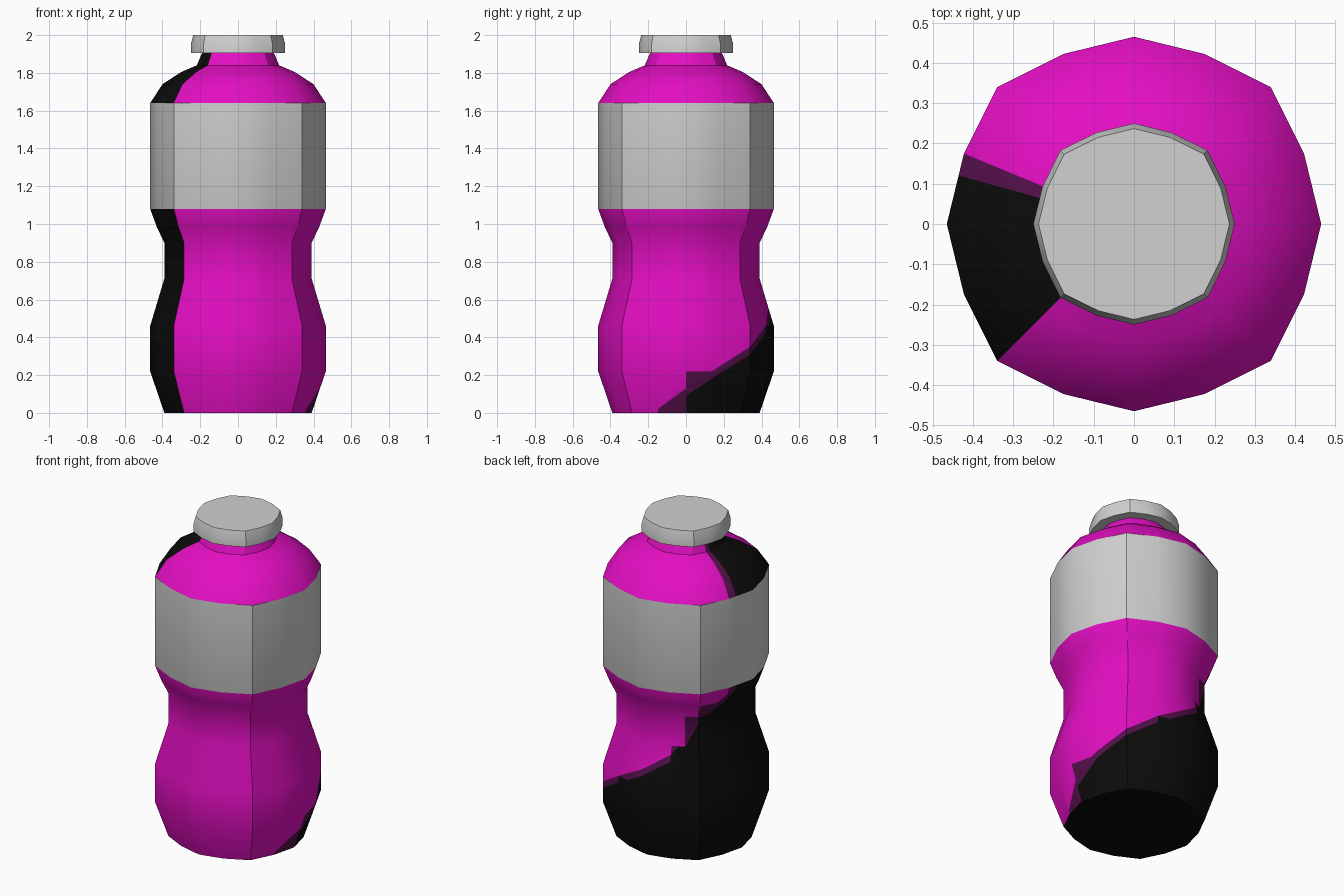
import bpy, bmesh, math
from mathutils import Vector

if "Cube" in bpy.data.objects:
    bpy.data.objects.remove(bpy.data.objects["Cube"])


def material(name, rgb):
    m = bpy.data.materials.new(name)
    m.diffuse_color = (*rgb, 1)
    m.use_nodes = True
    m.node_tree.nodes["Principled BSDF"].inputs["Base Color"].default_value = m.diffuse_color
    return m


MAGENTA, BLACK, PURPLE, GREY = range(4)
mats = [material("magenta", (0.77, 0.0045, 0.54)),
        material("black", (0.0035, 0.0035, 0.0035)),
        material("dark purple", (0.09, 0.005, 0.07)),
        material("light grey", (0.64, 0.64, 0.64))]

STEP = 22.5
SIDE = [1.0, 0.983, 1.034, 0.983]      # rounded-square cross-section


def section(az):
    """Unit cross-section point at an angle, straight between 16 corners."""
    k = math.floor(az / STEP + 1e-6)
    t = az / STEP - k

    def corner(i):
        a = math.radians(i * STEP)
        return Vector((math.cos(a), math.sin(a), 0)) * SIDE[i % 4]
    return corner(k).lerp(corner(k + 1), t)


def interp(pts, x):
    if x <= pts[0][0]:
        return pts[0][1]
    for (x0, y0), (x1, y1) in zip(pts, pts[1:]):
        if x <= x1:
            return y0 + (y1 - y0) * (x - x0) / (x1 - x0)
    return pts[-1][1]


def build(name, profile, columns, cuts, rule, end_z, end_mat):
    """Make an unrolled sheet (angle, height), cut the pattern, then roll it up."""
    bm = bmesh.new()
    grid = [[bm.verts.new((a, z, 0)) for a in columns] for z, _ in profile]
    for r0, r1 in zip(grid, grid[1:]):
        for i in range(len(columns) - 1):
            bm.faces.new((r0[i], r0[i + 1], r1[i + 1], r1[i]))
    for (a0, z0), (a1, z1) in cuts:
        faces = [f for f in bm.faces if a0 < f.calc_center_median().x < a1]
        geom = set(faces)
        for f in faces:
            geom.update(f.edges)
            geom.update(f.verts)
        bmesh.ops.bisect_plane(bm, geom=list(geom), dist=1e-4, plane_co=(a0, z0, 0),
                               plane_no=Vector((z0 - z1, a1 - a0, 0)).normalized())
    for f in bm.faces:
        c = f.calc_center_bounds()
        f.material_index = rule(c.x, c.y)
    for v in bm.verts:
        az, z = v.co.x, v.co.y
        v.co = section(az) * interp(profile, z)
        v.co.z = z
    bmesh.ops.remove_doubles(bm, verts=bm.verts[:], dist=1e-4)
    # close one end with a flat face
    rim = [e for e in bm.edges if e.is_boundary
           and all(abs(v.co.z - end_z) < 1e-4 for v in e.verts)]
    for f in bmesh.ops.edgeloop_fill(bm, edges=rim)["faces"]:
        f.material_index = end_mat
    bmesh.ops.recalc_face_normals(bm, faces=bm.faces[:])
    me = bpy.data.meshes.new(name)
    bm.to_mesh(me)
    bm.free()
    for m in mats:
        me.materials.append(m)
    ob = bpy.data.objects.new(name, me)
    bpy.context.collection.objects.link(ob)
    bpy.ops.object.select_all(action='DESELECT')
    ob.select_set(True)
    bpy.context.view_layer.objects.active = ob
    bpy.ops.object.shade_smooth_by_angle(angle=math.radians(32))
    return ob


ring = [-STEP + STEP * i for i in range(17)]

# Bottle body: black sweep climbing round the back, purple trim, grey label band
body = [(0, 0.39), (0.22, 0.465), (0.46, 0.465), (0.71, 0.39), (0.90, 0.39),
        (0.985, 0.43), (1.08, 0.465), (1.64, 0.465), (1.74, 0.40),
        (1.805, 0.30), (1.84, 0.218), (1.905, 0.19)]
sweep = [(-22.5, -0.02), (0, 0.09), (22.5, 0.205), (45, 0.31), (67.5, 0.42),
         (90, 0.515), (112.5, 0.62), (124, 0.71), (135, 0.86), (157.5, 0.99),
         (164.5, 1.05)]
TRIM = 0.04
cuts = list(zip(sweep, sweep[1:]))
cuts += [((a, z + TRIM), (b, w + TRIM)) for (a, z), (b, w) in cuts[:-1]]


def body_colour(az, z):
    if 1.08 < z < 1.64:
        return GREY
    if az > 225:
        return MAGENTA
    if az > 164.5 or z < interp(sweep, az):
        return BLACK
    if az > 157.5 or z < interp(sweep, az) + TRIM:
        return PURPLE
    return MAGENTA


build("bottle_body", body, sorted(ring + [124, 164.5]), cuts, body_colour, 0, BLACK)

# Screw cap
cap = [(1.904, 0.188), (1.905, 0.25), (1.95, 0.25), (2.0, 0.237)]
build("bottle_cap", cap, ring, [], lambda az, z: GREY, 2.0, GREY)
